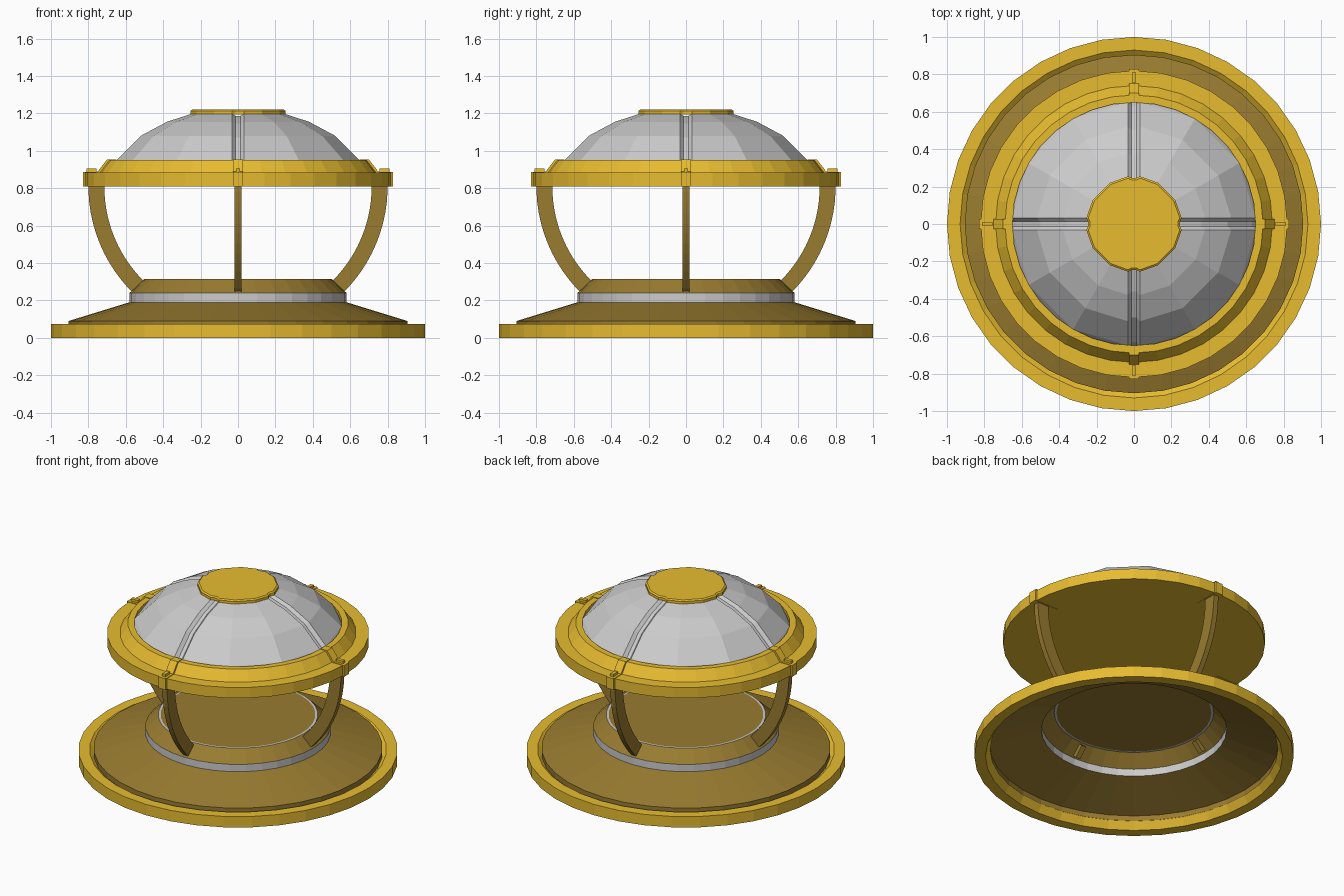
import bpy
import math
from math import cos, sin, pi, radians

if "Cube" in bpy.data.objects:
    bpy.data.objects.remove(bpy.data.objects["Cube"])


def material(name, rgb):
    m = bpy.data.materials.new(name)
    m.diffuse_color = (*rgb, 1)
    m.use_nodes = True
    m.node_tree.nodes["Principled BSDF"].inputs["Base Color"].default_value = m.diffuse_color
    return m


YELLOW = material("amber", (0.80, 0.50, 0.03))
BROWN = material("dark_brown", (0.32, 0.20, 0.03))


def add_mesh(name, verts, faces, mat=None):
    me = bpy.data.meshes.new(name)
    me.from_pydata(verts, [], faces)
    me.update()
    ob = bpy.data.objects.new(name, me)
    bpy.context.collection.objects.link(ob)
    if mat:
        me.materials.append(mat)
    return ob


def skin(rings, cap_bottom=False, cap_top=False, closed=False):
    """Join equal-length rings of points (bottom to top) with quads."""
    n, k = len(rings[0]), len(rings)
    verts = [p for ring in rings for p in ring]
    faces = []
    for j in range(k if closed else k - 1):
        a, b = j * n, ((j + 1) % k) * n
        for i in range(n):
            i2 = (i + 1) % n
            faces.append((a + i, a + i2, b + i2, b + i))
    if cap_bottom:
        faces.append(tuple(reversed(range(n))))
    if cap_top:
        faces.append(tuple(range((k - 1) * n, k * n)))
    return verts, faces


def lathe(name, profile, mat=None, sides=36, **kw):
    rings = [[(r * cos(2 * pi * i / sides), r * sin(2 * pi * i / sides), z)
              for i in range(sides)] for r, z in profile]
    return add_mesh(name, *skin(rings, **kw), mat)


def grooved_lathe(name, profile, mat=None, depth=0.02, drop=0.01, w=0.032, **kw):
    """Twelve-sided turned shape with a groove along each of the four axes."""
    rings = []
    for r, z in profile:
        quarter = [(r, -w, z), (r - depth, -w * 0.4, z - drop),
                   (r - depth, w * 0.4, z - drop), (r, w, z)]
        quarter += [(r * cos(radians(a)), r * sin(radians(a)), z) for a in (30, 60)]
        ring = []
        for q in range(4):
            c, s = round(cos(q * pi / 2)), round(sin(q * pi / 2))
            ring += [(x * c - y * s, x * s + y * c, h) for x, y, h in quarter]
        rings.append(ring)
    return add_mesh(name, *skin(rings, **kw), mat)


def four_prisms(name, outline, half, mat):
    """Radial outline (counter-clockwise r, z) given a thickness, on each axis."""
    verts, faces, n = [], [], len(outline)
    for q in range(4):
        c, s = round(cos(q * pi / 2)), round(sin(q * pi / 2))
        o = len(verts)
        for y in (-half, half):
            verts += [(r * c - y * s, r * s + y * c, z) for r, z in outline]
        faces.append(tuple(range(o, o + n)))
        faces.append(tuple(reversed(range(o + n, o + 2 * n))))
        for i in range(n):
            i2 = (i + 1) % n
            faces.append((o + i, o + n + i, o + n + i2, o + i2))
    return add_mesh(name, verts, faces, mat)


# Base: outer rim, open conical skirt, silver band, collar and top plate
lathe("base_rim", [(0.93, 0), (1, 0), (1, 0.075), (0.93, 0.075), (0.90, 0.05)],
      YELLOW, closed=True)
lathe("base_skirt", [(0.905, 0.05), (0.905, 0.09), (0.58, 0.19)], BROWN)
lathe("silver_band", [(0.58, 0.19), (0.58, 0.24)])
lathe("base_collar", [(0.58, 0.24), (0.50, 0.315)], BROWN)
lathe("silver_trim", [(0.50, 0.315), (0.485, 0.315)])
lathe("base_plate", [(0.485, 0.315)], BROWN, cap_top=True)

# Four curved legs
angles = [radians(2 - 49 * i / 12) for i in range(13)]
outer = [(0.80 * cos(a), 0.81 + 0.80 * sin(a)) for a in angles]
inner = [(0.715 * cos(a), 0.81 + 0.715 * sin(a)) for a in angles]
four_prisms("legs", inner + outer[::-1], 0.018, BROWN)

# Upper ring with a closed underside
lathe("upper_ring", [(0.82, 0.81), (0.82, 0.883), (0.74, 0.883), (0.69, 0.95),
                     (0.65, 0.95), (0.65, 0.85)], YELLOW, cap_bottom=True)

# Clips over the ring and the small nubs on them
four_prisms("ring_clips", [(0.65, 0.808), (0.83, 0.808), (0.83, 0.886), (0.75, 0.888),
                           (0.70, 0.954), (0.65, 0.954)], 0.028, YELLOW)
four_prisms("clip_nubs", [(0.757, 0.85), (0.81, 0.85), (0.81, 0.904), (0.757, 0.904)],
            0.012, YELLOW)

# Grooved dome and its cap
grooved_lathe("dome", [(0.745, 0.82), (0.65, 0.95), (0.52, 1.08), (0.38, 1.155),
                       (0.25, 1.197)])
grooved_lathe("dome_cap", [(0.255, 1.195), (0.255, 1.213), (0.245, 1.22)], YELLOW,
              depth=0.01, drop=0.0, cap_bottom=True, cap_top=True)
